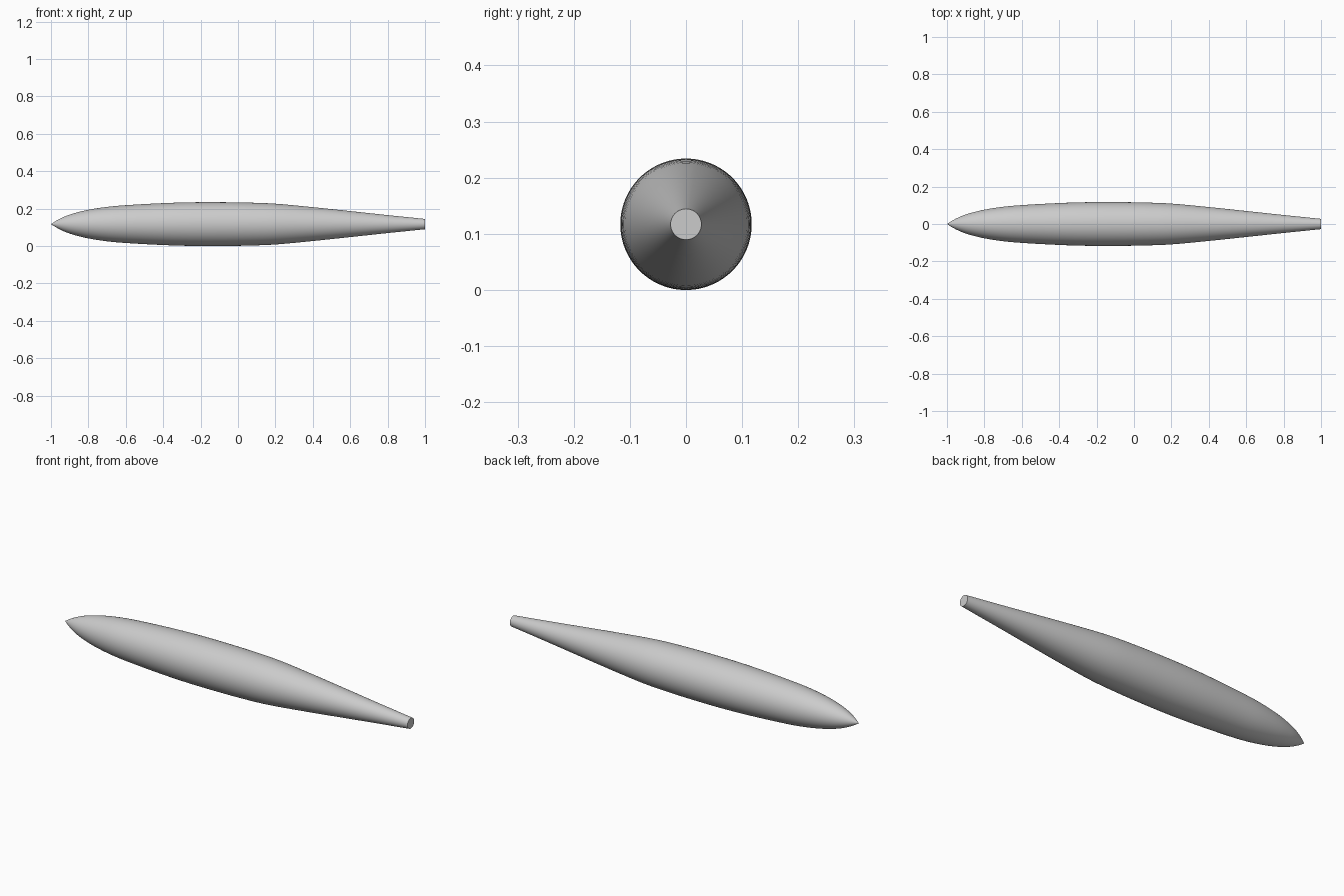
import bpy, bmesh, math

if "Cube" in bpy.data.objects:
    bpy.data.objects.remove(bpy.data.objects["Cube"])

# Radius along the long axis (x, r), pointed nose to blunt tail
PROFILE = [(-1, 0.0), (-0.97, 0.019), (-0.93, 0.039), (-0.88, 0.057), (-0.8, 0.0765),
           (-0.7, 0.092), (-0.6, 0.101), (-0.4, 0.112), (-0.25, 0.1165), (-0.1, 0.117),
           (0.05, 0.115), (0.2, 0.109), (0.4, 0.0905), (0.6, 0.0695), (0.8, 0.048), (1, 0.0275)]
SIDES, STEPS, AXIS_Z = 96, 4, 0.117


def smooth_profile(pts):
    """Cubic Hermite curve through the profile points."""
    n = len(pts)
    slope = []
    for i in range(n):
        a, b = pts[max(i - 1, 0)], pts[min(i + 1, n - 1)]
        slope.append((b[1] - a[1]) / (b[0] - a[0]))
    out = []
    for i in range(n - 1):
        (x0, r0), (x1, r1) = pts[i], pts[i + 1]
        h = x1 - x0
        for k in range(STEPS):
            t = k / STEPS
            r = ((2*t**3 - 3*t**2 + 1) * r0 + (t**3 - 2*t**2 + t) * h * slope[i]
                 + (3*t**2 - 2*t**3) * r1 + (t**3 - t**2) * h * slope[i + 1])
            out.append((x0 + t * h, r))
    return out + [pts[-1]]


# Hull: lathe the profile around x
bm = bmesh.new()
curve = smooth_profile(PROFILE)
tip = bm.verts.new((curve[0][0], 0, AXIS_Z))
rings = [[bm.verts.new((x, r * math.cos(2 * math.pi * i / SIDES),
                        AXIS_Z + r * math.sin(2 * math.pi * i / SIDES)))
          for i in range(SIDES)] for x, r in curve[1:]]
for i in range(SIDES):
    j = (i + 1) % SIDES
    bm.faces.new((tip, rings[0][i], rings[0][j]))
    for a, b in zip(rings, rings[1:]):
        bm.faces.new((a[i], b[i], b[j], a[j]))
bm.faces.new(rings[-1])  # flat tail cap
bmesh.ops.recalc_face_normals(bm, faces=bm.faces)

mesh = bpy.data.meshes.new("tapered_body")
bm.to_mesh(mesh)
bm.free()
body = bpy.data.objects.new("tapered_body", mesh)
bpy.context.collection.objects.link(body)

# Single light grey colour
grey = bpy.data.materials.new("light_grey")
grey.diffuse_color = (0.6, 0.6, 0.6, 1)
grey.use_nodes = True
grey.node_tree.nodes["Principled BSDF"].inputs["Base Color"].default_value = grey.diffuse_color
mesh.materials.append(grey)

# Smooth hull with a sharp tail rim
bpy.context.view_layer.objects.active = body
body.select_set(True)
bpy.ops.object.shade_smooth_by_angle(angle=math.radians(40))
